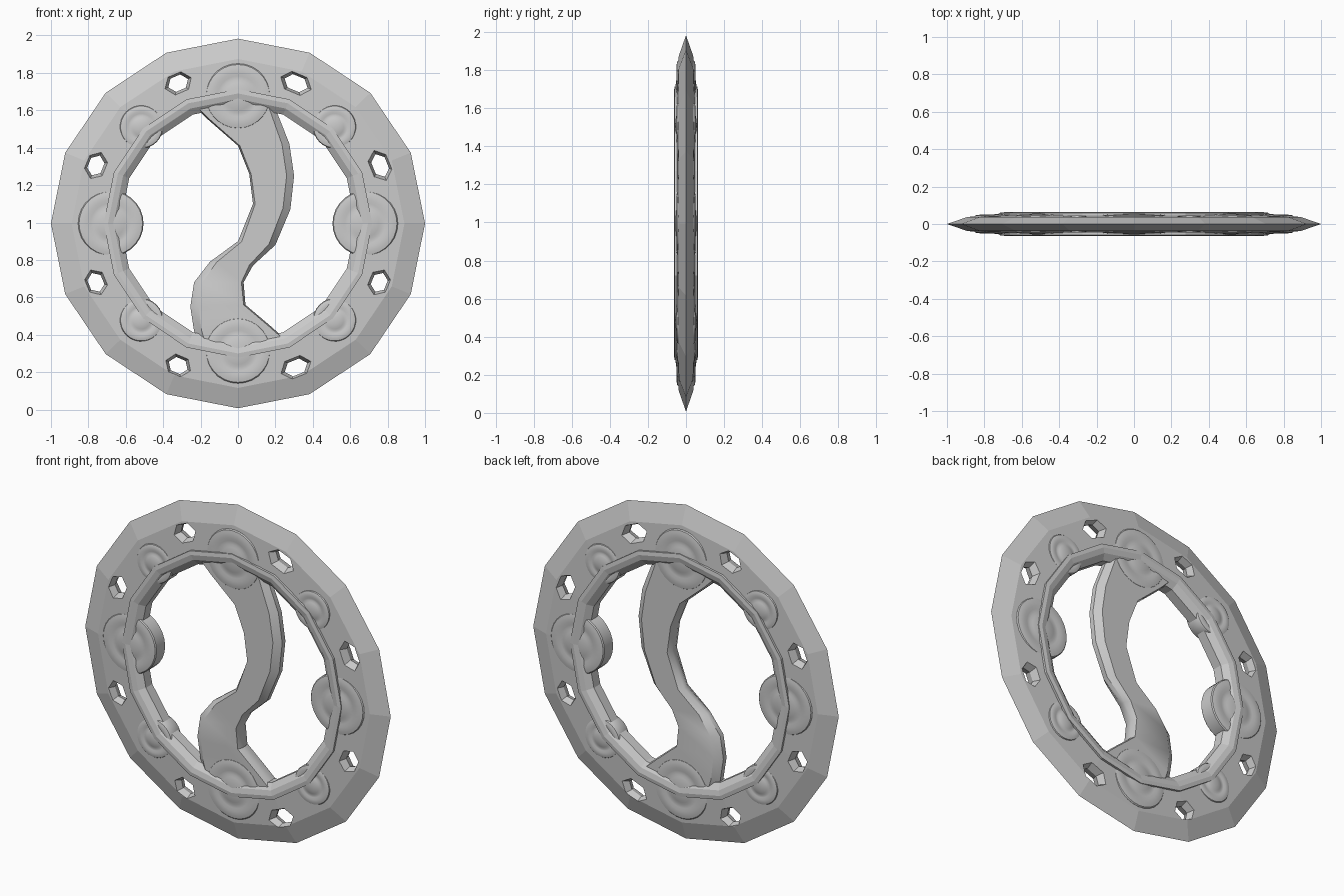
import bpy, bmesh
from math import sin, cos, pi, atan2, radians
from mathutils import Matrix, Vector

if "Cube" in bpy.data.objects:
    bpy.data.objects.remove(bpy.data.objects["Cube"])

CENTRE = Vector((0, 0, 0.995))

grey = bpy.data.materials.new("stone grey")
grey.use_nodes = True
colour = (0.6, 0.6, 0.6, 1)
grey.diffuse_color = colour
grey.node_tree.nodes["Principled BSDF"].inputs["Base Color"].default_value = colour


def add_spin(bm, profile, sides, matrix, closed=False):
    """Revolve (radius, depth) points about the y axis."""
    rows = [[bm.verts.new(matrix @ Vector((r * cos(a), y, r * sin(a)))) for r, y in profile]
            for a in (2 * pi * i / sides for i in range(sides))]
    steps = len(profile) if closed else len(profile) - 1
    for i, row in enumerate(rows):
        after = rows[(i + 1) % sides]
        for j in range(steps):
            k = (j + 1) % len(profile)
            bm.faces.new((row[j], row[k], after[k], after[j]))


def finish(name, bm, smooth=False):
    bmesh.ops.remove_doubles(bm, verts=bm.verts, dist=1e-5)
    bmesh.ops.recalc_face_normals(bm, faces=bm.faces)
    mesh = bpy.data.meshes.new(name)
    bm.to_mesh(mesh)
    bm.free()
    mesh.materials.append(grey)
    obj = bpy.data.objects.new(name, mesh)
    bpy.context.collection.objects.link(obj)
    if smooth:
        bpy.ops.object.select_all(action="DESELECT")
        obj.select_set(True)
        bpy.context.view_layer.objects.active = obj
        bpy.ops.object.shade_smooth_by_angle(angle=radians(35))
    return obj


def placed(x, z, angle, sx=1, sy=1, sz=1):
    return (Matrix.Translation(CENTRE + Vector((x, 0, z))) @ Matrix.Rotation(-angle, 4, "Y")
            @ Matrix.Diagonal((sx, sy, sz, 1)))


def mirrored(half):
    """Complete a front half profile with its back."""
    return half + [(r, -y) for r, y in reversed(half) if y != 0]


# Sharp-edged outer plate
bm = bmesh.new()
plate_half = [(0.67, -0.047), (0.72, -0.047), (0.89, -0.038), (1.0, 0)]
add_spin(bm, mirrored(plate_half), 16, placed(0, 0, 0, 1, 1, 0.988), True)
plate = finish("outer_plate", bm)

# Tapered six-sided holes through the plate: x, z, half length
holes = [(0.31, 0.75, 0.09), (0.76, 0.31, 0.088), (0.755, -0.315, 0.073), (0.31, -0.77, 0.088),
         (-0.32, -0.76, 0.073), (-0.76, -0.315, 0.073), (-0.76, 0.31, 0.077), (-0.32, 0.75, 0.077)]
bm = bmesh.new()
cut = [(0, -0.06), (1.1, -0.06), (0.74, 0), (1.1, 0.06), (0, 0.06)]
for x, z, half in holes:
    add_spin(bm, cut, 6, placed(x, z, atan2(z, x) + pi / 2, half, 1, 0.06))
cutter = finish("hole_cutter", bm)
cutter.hide_render = True
mod = plate.modifiers.new("holes", "BOOLEAN")
mod.operation = "DIFFERENCE"
mod.solver = "EXACT"
mod.object = cutter
bpy.context.view_layer.objects.active = plate
bpy.ops.object.modifier_apply(modifier=mod.name)
bpy.data.objects.remove(cutter)

# Raised inner band
bm = bmesh.new()
band_half = [(0.63, -0.03), (0.665, -0.056), (0.695, -0.063), (0.718, -0.06), (0.718, 0)]
add_spin(bm, mirrored(band_half), 16, placed(0, 0, 0), True)
finish("inner_band", bm)

# Stepped round bosses, tucked under the band, showing on both faces
boss_half = [(0, -0.057), (0.2, -0.056), (0.42, -0.051), (0.5, -0.047), (0.62, -0.047),
             (0.72, -0.0505), (0.88, -0.049), (0.97, -0.046), (1, -0.04), (1, 0)]
for i in range(8):
    a = i * pi / 4
    distance, size = (0.68, 0.175) if i % 2 == 0 else (0.73, 0.115)
    bm = bmesh.new()
    add_spin(bm, mirrored(boss_half), 28,
             placed(distance * cos(a), distance * sin(a), a, size, 1, size))
    finish(f"boss_{i + 1}", bm, True)

# S-shaped bar: left edge x, z, right edge x, z, left bevel, right bevel
rows = [(-0.23, 1.62, 0.19, 1.63, 0.01, 0.03),
        (-0.16, 1.55, 0.22, 1.56, 0.01, 0.035),
        (0.0, 1.41, 0.275, 1.42, 0.01, 0.04),
        (0.06, 1.26, 0.30, 1.25, 0.01, 0.04),
        (0.08, 1.1, 0.28, 1.07, 0.012, 0.04),
        (0.0, 0.9, 0.2, 0.88, 0.02, 0.035),
        (-0.15, 0.79, 0.08, 0.77, 0.035, 0.02),
        (-0.235, 0.68, 0.03, 0.68, 0.045, 0.012),
        (-0.255, 0.55, 0.04, 0.56, 0.045, 0.01),
        (-0.235, 0.42, 0.17, 0.45, 0.04, 0.01),
        (-0.21, 0.36, 0.26, 0.37, 0.035, 0.01)]
bm = bmesh.new()
loops = []
for lx, lz, rx, rz, lb, rb in rows:
    left, right = Vector((lx, 0, lz)), Vector((rx, 0, rz))
    across = (right - left).normalized()
    edge, face = Vector((0, 0.015, 0)), Vector((0, 0.045, 0))
    a, b = left + across * lb, right - across * rb
    section = (left - edge, a - face, b - face, right - edge,
               right + edge, b + face, a + face, left + edge)
    loops.append([bm.verts.new(p) for p in section])
for top, low in zip(loops, loops[1:]):
    for j in range(8):
        k = (j + 1) % 8
        bm.faces.new((top[j], top[k], low[k], low[j]))
bm.faces.new(loops[0])
bm.faces.new(loops[-1])
finish("curved_bar", bm, True)
